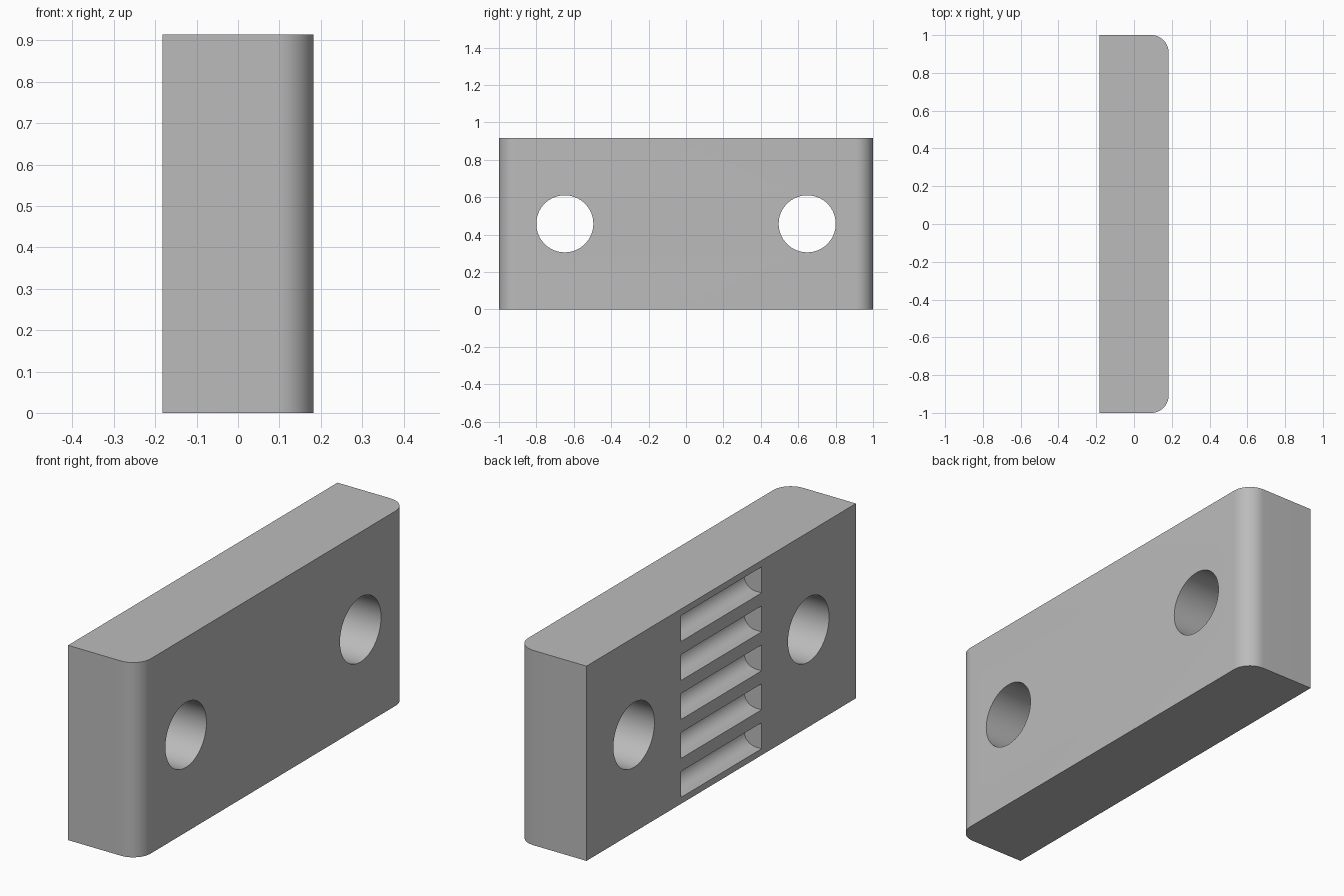
import bpy, bmesh, math

old = bpy.data.objects.get("Cube")
if old:
    bpy.data.objects.remove(old, do_unlink=True)

WIDTH, HEIGHT, FILLET = 0.366, 0.915, 0.0915
HALF = WIDTH / 2
MID = HEIGHT / 2

grey = bpy.data.materials.new("plain grey")
grey.use_nodes = True
colour = (0.5, 0.5, 0.5, 1)
grey.diffuse_color = colour
grey.node_tree.nodes["Principled BSDF"].inputs["Base Color"].default_value = colour


def arc(cx, cy, radius, start, end, steps):
    angles = [math.radians(start + (end - start) * i / steps) for i in range(steps + 1)]
    return [(cx + radius * math.cos(a), cy + radius * math.sin(a)) for a in angles]


def extrude(name, points, vector):
    """Make a closed solid by sweeping a flat outline along a vector."""
    bm = bmesh.new()
    face = bm.faces.new([bm.verts.new(p) for p in points])
    swept = bmesh.ops.extrude_face_region(bm, geom=[face], use_keep_orig=True)
    verts = [g for g in swept["geom"] if isinstance(g, bmesh.types.BMVert)]
    bmesh.ops.translate(bm, verts=verts, vec=vector)
    bmesh.ops.recalc_face_normals(bm, faces=bm.faces)
    mesh = bpy.data.meshes.new(name)
    bm.to_mesh(mesh)
    bm.free()
    mesh.materials.append(grey)
    obj = bpy.data.objects.new(name, mesh)
    bpy.context.collection.objects.link(obj)
    return obj


# Block with its two vertical edges rounded on one long side
outline = [(-HALF, -1)]
outline += arc(HALF - FILLET, -1 + FILLET, FILLET, -90, 0, 16)
outline += arc(HALF - FILLET, 1 - FILLET, FILLET, 0, 90, 16)
outline += [(-HALF, 1)]
block = extrude("mounting_block", [(x, y, 0) for x, y in outline], (0, 0, HEIGHT))

cutters = []

# Two bolt holes straight through
for side in (-1, 1):
    ring = arc(side * 0.648, MID, 0.1525, 0, 360, 64)[:-1]
    cutters.append(extrude("bolt_hole_cutter", [(-0.4, y, z) for y, z in ring], (0.8, 0, 0)))

# Five round-bottomed grooves in the flat side
for i in range(5):
    z = MID + (i - 2) * 0.183
    r = 0.061
    profile = [(-0.3, z - r)] + arc(-HALF + 0.0305, z, r, -90, 90, 24) + [(-0.3, z + r)]
    cutters.append(extrude("groove_cutter", [(x, -0.3, h) for x, h in profile], (0, 0.6, 0)))

bpy.context.view_layer.objects.active = block
for cutter in cutters:
    cut = block.modifiers.new("cut", "BOOLEAN")
    cut.operation = "DIFFERENCE"
    cut.solver = "EXACT"
    cut.object = cutter
    bpy.ops.object.modifier_apply(modifier=cut.name)
    bpy.data.objects.remove(cutter, do_unlink=True)

# Smooth the curved surfaces and keep the edges crisp
bpy.ops.object.select_all(action="DESELECT")
block.select_set(True)
bpy.ops.object.shade_smooth_by_angle(angle=math.radians(30))
